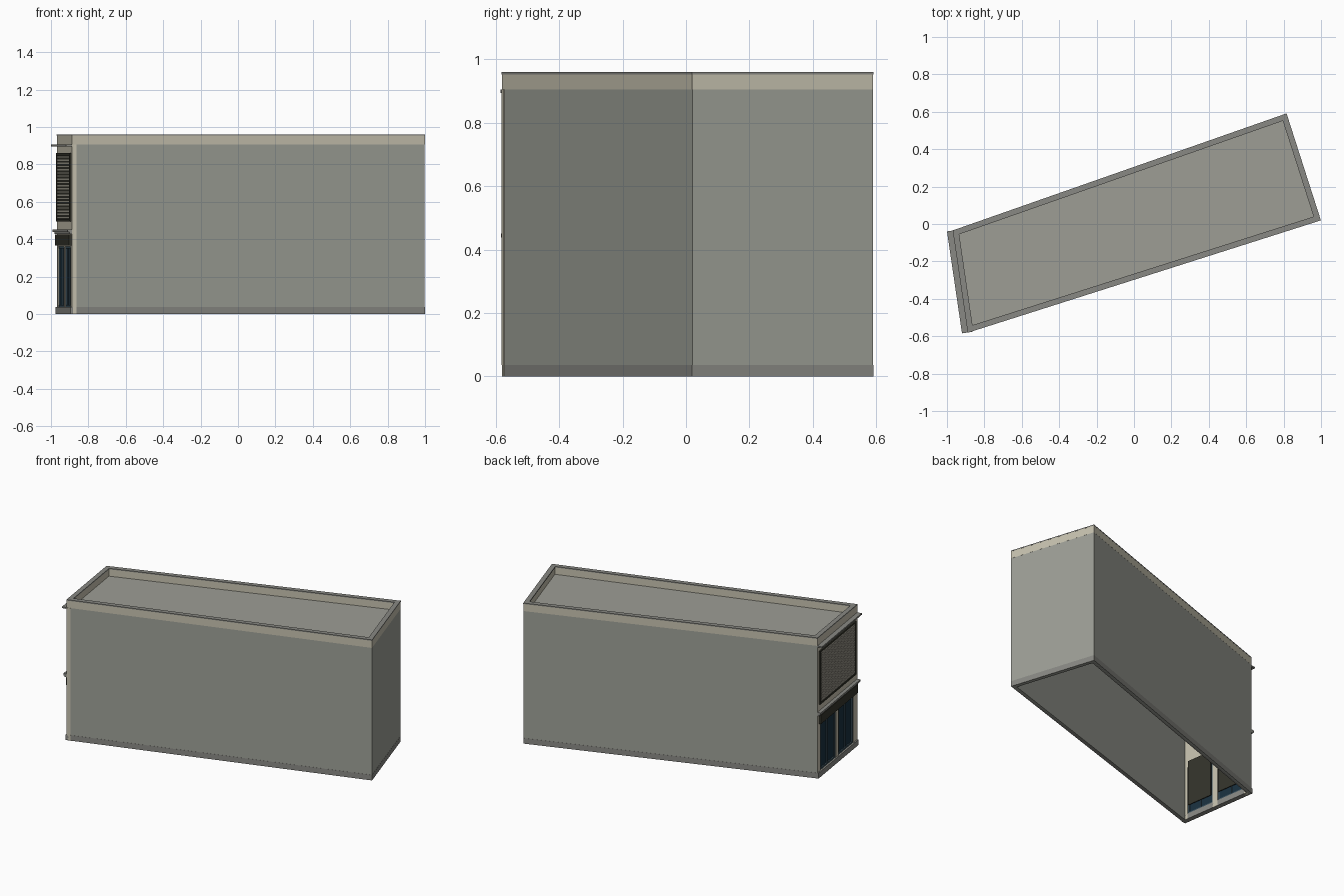
import bpy, bmesh
from mathutils import Vector, geometry

if "Cube" in bpy.data.objects:
    bpy.data.objects.remove(bpy.data.objects["Cube"])

# Footprint corners, counter-clockwise: shop front is the A-B side
A, B = Vector((-0.968, -0.035)), Vector((-0.888, -0.58))
C, D = Vector((0.998, 0.02)), Vector((0.815, 0.59))
PLAN = [A, B, C, D]
H = 0.96
W = (B - A).length
U = (B - A).normalized()
N = Vector((U.y, -U.x))


def material(name, rgb):
    m = bpy.data.materials.new(name)
    m.diffuse_color = (*rgb, 1)
    m.use_nodes = True
    m.node_tree.nodes["Principled BSDF"].inputs["Base Color"].default_value = m.diffuse_color
    return m


WALL = material("grey_render", (0.34, 0.35, 0.31))
CREAM = material("cream_render", (0.57, 0.54, 0.43))
STONE = material("grey_stone", (0.25, 0.25, 0.23))
ROOF = material("roof_felt", (0.34, 0.34, 0.30))
DARK = material("dark_metal", (0.035, 0.035, 0.025))
GLASS = material("dark_glass", (0.01, 0.03, 0.05))
FRAME = material("blue_frame", (0.04, 0.075, 0.10))
SLAT = material("slat_metal", (0.36, 0.34, 0.28))


def prisms(name, polys, z0, z1, mat):
    """Upright solid from each 2D outline, joined in one object."""
    bm = bmesh.new()
    for poly in polys:
        lo = [bm.verts.new((p.x, p.y, z0)) for p in poly]
        hi = [bm.verts.new((p.x, p.y, z1)) for p in poly]
        bm.faces.new(lo[::-1])
        bm.faces.new(hi)
        for i in range(len(poly)):
            j = (i + 1) % len(poly)
            bm.faces.new((lo[i], lo[j], hi[j], hi[i]))
    bmesh.ops.recalc_face_normals(bm, faces=bm.faces)
    me = bpy.data.meshes.new(name)
    bm.to_mesh(me)
    bm.free()
    me.materials.append(mat)
    ob = bpy.data.objects.new(name, me)
    bpy.context.collection.objects.link(ob)
    return ob


def inset(t):
    """Footprint moved inwards by t."""
    lines = []
    for i, p in enumerate(PLAN):
        q = PLAN[(i + 1) % 4]
        d = (q - p).normalized()
        off = Vector((-d.y, d.x)) * t
        lines.append((p + off, d))
    out = []
    for i in range(4):
        (p, d), (q, e) = lines[i - 1], lines[i]
        s = (q - p).cross(e) / d.cross(e)
        out.append(p + d * s)
    return out


def ring(name, outer, inner, z0, z1, mat, sides=range(4)):
    o, n = inset(outer), inset(inner)
    polys = [[o[i], o[(i + 1) % 4], n[(i + 1) % 4], n[i]] for i in sides]
    return prisms(name, polys, z0, z1, mat)


def fbox(name, u0, u1, d0, d1, z0, z1, mat):
    """Box on the shop front: u along it, d outwards."""
    poly = [A + U * u + N * d for u, d in ((u0, d0), (u1, d0), (u1, d1), (u0, d1))]
    return prisms(name, [poly], z0, z1, mat)


def frame(name, u0, u1, z0, z1, w, d0, d1, mat):
    fbox(name + "_left", u0, u0 + w, d0, d1, z0, z1, mat)
    fbox(name + "_right", u1 - w, u1, d0, d1, z0, z1, mat)
    fbox(name + "_bottom", u0 + w, u1 - w, d0, d1, z0, z0 + w, mat)
    fbox(name + "_top", u0 + w, u1 - w, d0, d1, z1 - w, z1, mat)


# Shell: three plain walls, base course, parapet, coping and roof
ring("plain_walls", 0, 0.025, 0, 0.905, WALL, (1, 2, 3))
ring("base_course", -0.0008, 0.024, 0, 0.037, STONE, (1, 2, 3))
ring("parapet", -0.0005, 0.027, 0.905, 0.953, CREAM)
ring("coping", -0.001, 0.03, 0.953, H, STONE)
prisms("roof_deck", [inset(0.02)], 0.895, 0.905, ROOF)

# Cream corner return on the front wall
e = (C - B).normalized()
o = Vector((e.y, -e.x)) * 0.0015
prisms("corner_return", [[B + o, B + e * 0.026 + o, B + e * 0.026 - o, B - o]], 0.037, 0.905, CREAM)

# Shop front wall around the two bays
T = -0.025
BAYS = ((0.04, 0.255), (0.295, 0.50))
fbox("upper_front_wall", 0, W, T, 0, 0.36, 0.905, CREAM)
fbox("left_pier", 0, BAYS[0][0], T, 0, 0, 0.36, CREAM)
fbox("middle_pier", BAYS[0][1], BAYS[1][0], T, 0, 0, 0.36, CREAM)
fbox("right_pier", BAYS[1][1], W, T, 0, 0, 0.36, CREAM)
fbox("front_plinth", 0, W, T, 0.008, 0, 0.037, STONE)

# Glazed bays with frames, mullions and dark blinds behind
for k, (a, b) in enumerate(BAYS):
    tag = "bay_%d" % (k + 1)
    fbox(tag + "_glass", a, b, -0.017, -0.012, 0.037, 0.36, GLASS)
    frame(tag + "_frame", a, b, 0.037, 0.36, 0.01, -0.02, -0.004, FRAME)
    m = (a + b) / 2
    fbox(tag + "_mullion", m - 0.004, m + 0.004, -0.02, -0.006, 0.047, 0.35, FRAME)
    fbox(tag + "_blind", a + 0.01, b - 0.01, -0.032, -0.027, 0.09, 0.40, DARK)

# Fascia box, ledge and cornice
fbox("fascia_box", 0.02, W - 0.02, 0, 0.014, 0.365, 0.425, DARK)
fbox("ledge_lower", 0, W, 0, 0.014, 0.428, 0.438, STONE)
fbox("ledge_upper", 0, W, 0, 0.023, 0.438, 0.451, STONE)
fbox("cornice", 0, W, 0, 0.032, 0.895, 0.905, STONE)

# Upper louvre panel
L0, L1, Z0, Z1 = 0.025, 0.52, 0.495, 0.86
fbox("louvre_backing", L0, L1, 0, 0.001, Z0, Z1, DARK)
frame("louvre_frame", L0, L1, Z0, Z1, 0.012, 0.001, 0.009, DARK)
count = 20
step = (Z1 - Z0 - 0.024) / count
for i in range(count):
    z = Z0 + 0.012 + i * step
    fbox("louvre_slat_%02d" % (i + 1), L0 + 0.012, L1 - 0.012, 0.001, 0.006,
         z + step * 0.15, z + step * 0.85, SLAT)
